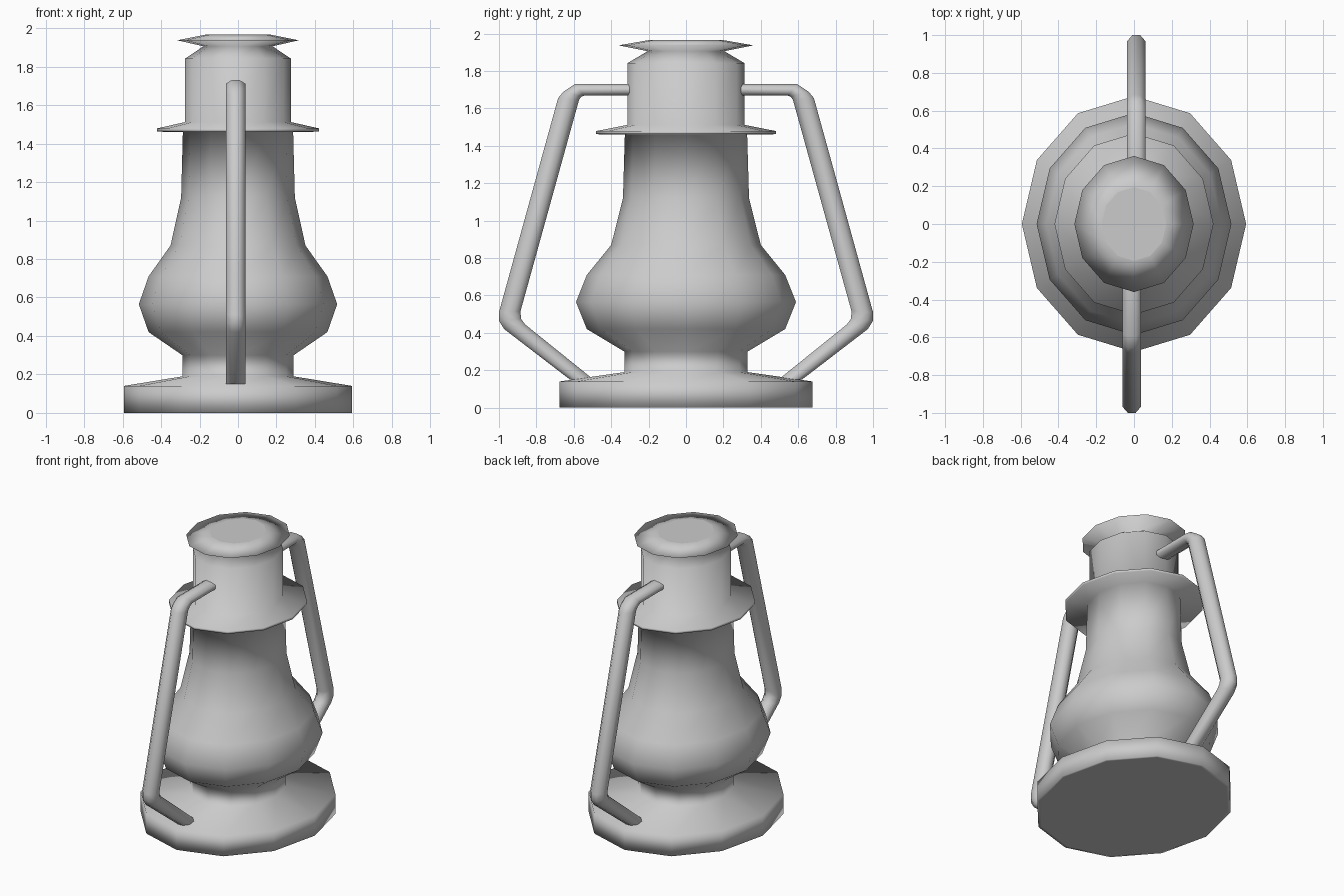
import bpy
import bmesh
from math import cos, sin, pi

cube = bpy.data.objects.get("Cube")
if cube:
    bpy.data.objects.remove(cube, do_unlink=True)

# One grey for the whole lantern
grey = bpy.data.materials.new("painted_grey")
grey.use_nodes = True
tone = (0.6, 0.6, 0.6, 1)
grey.diffuse_color = tone
grey.node_tree.nodes["Principled BSDF"].inputs["Base Color"].default_value = tone

SQUASH = 0.877  # the lantern is narrower across x than along y


def loft(name, rings):
    """Skin a list of point rings, closing both ends with flat caps."""
    bm = bmesh.new()
    loops = [[bm.verts.new(p) for p in ring] for ring in rings]
    n = len(loops[0])
    for a, b in zip(loops, loops[1:]):
        for i in range(n):
            j = (i + 1) % n
            bm.faces.new((a[i], a[j], b[j], b[i])).smooth = True
    bm.faces.new(loops[0][::-1])
    bm.faces.new(loops[-1])
    bmesh.ops.recalc_face_normals(bm, faces=bm.faces)
    mesh = bpy.data.meshes.new(name)
    bm.to_mesh(mesh)
    bm.free()
    mesh.materials.append(grey)
    obj = bpy.data.objects.new(name, mesh)
    bpy.context.collection.objects.link(obj)
    return obj


def turned(name, profile, sides=12):
    """Turn a (radius, height) profile into an oval body."""
    return loft(name, [[(r * SQUASH * cos(2 * pi * i / sides),
                         r * sin(2 * pi * i / sides), z)
                        for i in range(sides)] for r, z in profile])


def handle(name, side, stations, width=0.05, sides=8):
    """Sweep a tube through (inner, outer) point pairs in the y-z plane."""
    rings = []
    for (iy, iz), (oy, oz) in stations:
        ring = []
        for k in range(sides):
            a = 2 * pi * (k + 0.5) / sides
            t = 0.5 + 0.5 * cos(a) / cos(pi / sides)
            ring.append((side * 0.012 + width * sin(a) / cos(pi / sides),
                         side * (iy + (oy - iy) * t), iz + (oz - iz) * t))
        rings.append(ring)
    return loft(name, rings)


# Base, globe, brim, chimney and cap as one continuous turned body
turned("lantern_body", [
    (0.655, 0), (0.677, 0), (0.677, 0.14),            # base
    (0.33, 0.19), (0.33, 0.3),                        # neck
    (0.53, 0.42), (0.588, 0.565), (0.53, 0.71),       # globe
    (0.4, 0.87), (0.337, 1.12), (0.327, 1.46),
    (0.48, 1.462), (0.48, 1.479), (0.313, 1.512),     # brim
    (0.313, 1.842), (0.205, 1.906),                   # chimney
    (0.36, 1.937), (0.195, 1.966),                    # cap
])

# Bent side tubes, running from the chimney down into the base
tube = [
    ((0.28, 1.668), (0.28, 1.73)),
    ((0.545, 1.668), (0.594, 1.73)),
    ((0.56, 1.662), (0.655, 1.69)),
    ((0.572, 1.645), (0.684, 1.655)),
    ((0.885, 0.515), (1.0, 0.51)),
    ((0.882, 0.475), (1.0, 0.465)),
    ((0.86, 0.445), (0.972, 0.42)),
    ((0.5, 0.155), (0.62, 0.15)),
]
handle("front_handle", -1, tube)
handle("back_handle", 1, tube)
